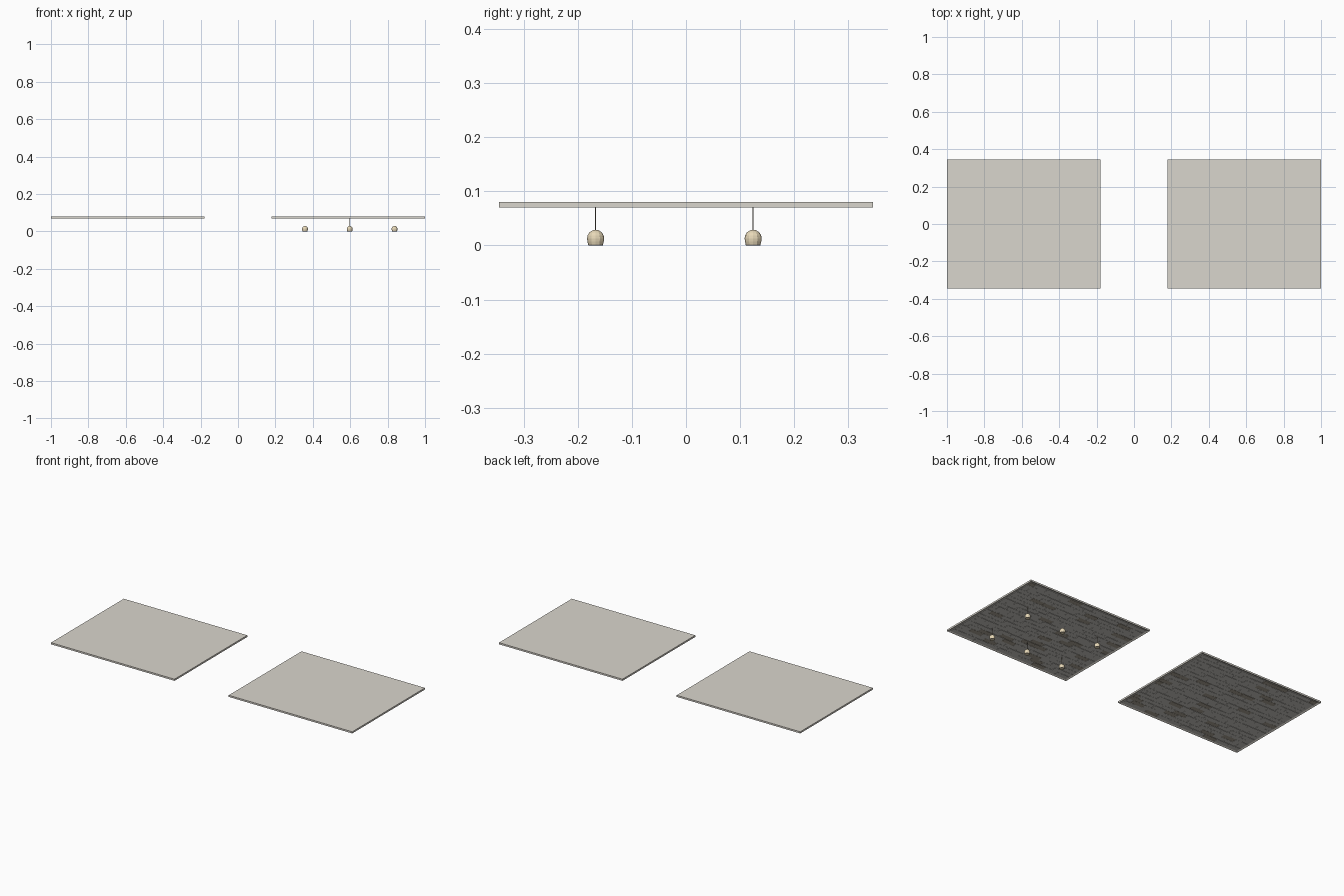
import bpy, bmesh, math, random
from mathutils import Matrix

random.seed(4)
cube = bpy.data.objects.get("Cube")
if cube:
    bpy.data.objects.remove(cube)


def material(name, rgb):
    m = bpy.data.materials.new(name)
    m.use_nodes = True
    m.diffuse_color = (*rgb, 1)
    m.node_tree.nodes["Principled BSDF"].inputs["Base Color"].default_value = (*rgb, 1)
    return m


plaster = material("pale plaster", (0.70, 0.67, 0.61))
stone = material("pale grey board", (0.62, 0.60, 0.56))
brown_board = material("brown grey board", (0.42, 0.38, 0.31))
glass = material("warm lamp shade", (0.80, 0.69, 0.48))
metal = material("bronze fitting", (0.25, 0.22, 0.18))


def finish(name, bm, mats):
    mesh = bpy.data.meshes.new(name)
    bmesh.ops.recalc_face_normals(bm, faces=bm.faces)
    bm.to_mesh(mesh)
    bm.free()
    for m in mats:
        mesh.materials.append(m)
    ob = bpy.data.objects.new(name, mesh)
    bpy.context.collection.objects.link(ob)
    return ob


def box(bm, x0, x1, y0, y1, z0, z1, mat=0):
    mtx = Matrix.Translation(((x0 + x1) / 2, (y0 + y1) / 2, (z0 + z1) / 2))
    mtx = mtx @ Matrix.Diagonal((x1 - x0, y1 - y0, z1 - z0, 1))
    verts = bmesh.ops.create_cube(bm, size=1, matrix=mtx)["verts"]
    for f in {f for v in verts for f in v.link_faces}:
        f.material_index = mat


WIDTH, HALF, RIM = 0.82, 0.345, 0.012
BOTTOM, TOP = 0.07, 0.08


def ceiling_panel(side, cx):
    # Slab with a recessed underside, leaving a narrow rim
    bm = bmesh.new()
    box(bm, cx - WIDTH / 2, cx + WIDTH / 2, -HALF, HALF, BOTTOM, TOP)
    bm.faces.ensure_lookup_table()
    under = min(bm.faces, key=lambda f: f.calc_center_median().z)
    bmesh.ops.inset_region(bm, faces=[under], thickness=RIM)
    bmesh.ops.translate(bm, verts=under.verts, vec=(0, 0, 0.004))
    finish(side + "_ceiling_slab", bm, [plaster])

    # Staggered boards fill the recess, a few of them brown
    bm = bmesh.new()
    rows, length, gap = 22, 0.08, 0.001
    x_min, x_max = cx - WIDTH / 2 + RIM, cx + WIDTH / 2 - RIM
    depth = 2 * (HALF - RIM) / rows
    for r in range(rows):
        y = -HALF + RIM + r * depth
        x = x_min - (r % 2) * length / 2
        while x < x_max:
            a, b = max(x, x_min), min(x + length, x_max)
            if b - a > 0.004:
                low = BOTTOM + random.choice((0.001, 0.002))
                box(bm, a, b - gap, y, y + depth - gap, low, BOTTOM + 0.005,
                    int(random.random() < 0.15))
            x += length
    finish(side + "_ceiling_boards", bm, [stone, brown_board])


ceiling_panel("left", 0.59)
ceiling_panel("right", -0.59)

# Lamp shade profile from crown to closed underside, with a short base band
BAND = 0.002
profile = [(0, 0.029), (0.006, 0.0278), (0.0115, 0.0238), (0.0148, 0.0185),
           (0.0157, 0.013), (0.0152, 0.0075), (0.0138, BAND), (0.0135, 0), (0, 0)]


def pendant_lamp(tag, x, y):
    bm = bmesh.new()
    pts = [bm.verts.new((r, 0, z)) for r, z in profile]
    edges = [bm.edges.new(p) for p in zip(pts, pts[1:])]
    bmesh.ops.spin(bm, geom=pts + edges, cent=(0, 0, 0), axis=(0, 0, 1),
                   angle=math.tau, steps=12, use_duplicate=False)
    bmesh.ops.remove_doubles(bm, verts=bm.verts, dist=0.0001)
    for f in bm.faces:
        f.material_index = int(0.0001 < f.calc_center_median().z < BAND)
    finish("lamp_shade_" + tag, bm, [glass, metal]).location = (x, y, 0)

    # Cord up to the ceiling
    bm = bmesh.new()
    bmesh.ops.create_cone(bm, cap_ends=True, segments=6, radius1=0.001,
                          radius2=0.001, depth=0.046)
    finish("lamp_cord_" + tag, bm, [metal]).location = (x, y, 0.051)


for row, y in (("front", -0.167), ("back", 0.124)):
    for spot, x in (("inner", 0.358), ("middle", 0.597), ("outer", 0.837)):
        pendant_lamp(row + "_" + spot, x, y)
